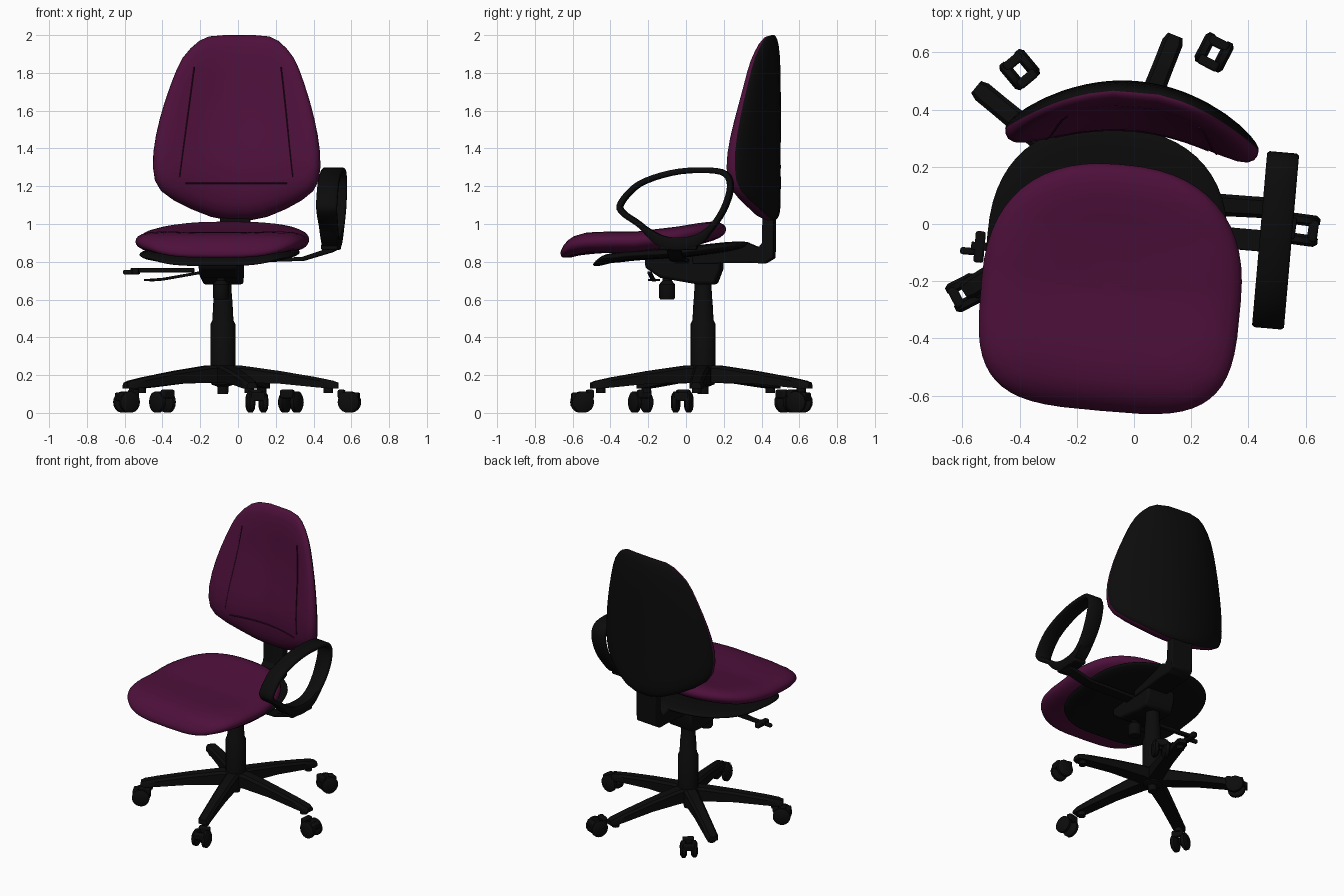
import bpy, bmesh
from math import sin, cos, pi, radians, exp
from mathutils import Matrix, Vector

if "Cube" in bpy.data.objects:
    bpy.data.objects.remove(bpy.data.objects["Cube"], do_unlink=True)


def material(name, rgb):
    m = bpy.data.materials.new(name)
    m.use_nodes = True
    m.diffuse_color = (*rgb, 1)
    m.roughness, m.specular_intensity = 1, 0
    bsdf = m.node_tree.nodes["Principled BSDF"]
    bsdf.inputs["Base Color"].default_value = (*rgb, 1)
    bsdf.inputs["Roughness"].default_value = 1
    bsdf.inputs["Specular IOR Level"].default_value = 0
    return m


FABRIC = material("plum fabric", (0.075, 0.005, 0.043))
STITCH = material("dark plum seam", (0.03, 0.003, 0.018))
BLACK = material("black plastic", (0.0035, 0.0035, 0.0035))
TWIST = radians(-5)


def loft(name, rings, mats=(BLACK,), loc=(0, 0, 0), turn=0, cyclic=False, split=None, angle=40):
    """Skin equal rings of points; bands from index `split` on use the second material."""
    bm = bmesh.new()
    rows = [[bm.verts.new(p) for p in ring] for ring in rings]
    n, count = len(rows[0]), len(rows)
    for i in range(count if cyclic else count - 1):
        a, b = rows[i], rows[(i + 1) % count]
        for j in range(n):
            f = bm.faces.new((a[j], a[(j + 1) % n], b[(j + 1) % n], b[j]))
            f.material_index = int(split is not None and i >= split)
    if not cyclic:
        bm.faces.new(rows[0])
        bm.faces.new(rows[-1]).material_index = int(split is not None)
    bmesh.ops.recalc_face_normals(bm, faces=bm.faces)
    me = bpy.data.meshes.new(name)
    bm.to_mesh(me)
    bm.free()
    for m in mats:
        me.materials.append(m)
    me.polygons.foreach_set("use_smooth", [True] * len(me.polygons))
    me.set_sharp_from_angle(angle=radians(angle))
    ob = bpy.data.objects.new(name, me)
    ob.matrix_world = Matrix.Translation(loc) @ Matrix.Rotation(turn, 4, 'Z')
    bpy.context.collection.objects.link(ob)
    return ob


def lathe(name, profile, loc=(0, 0, 0), turn=0, axis='Z', sides=20):
    """Round part from (radius, height) pairs."""
    def put(r, h, t):
        c, s = r * cos(t), r * sin(t)
        return (c, s, h) if axis == 'Z' else (c, h, s)
    return loft(name, [[put(r, h, 2 * pi * k / sides) for k in range(sides)]
                       for r, h in profile], loc=loc, turn=turn)


def prism(name, outline, depth, axis, loc=(0, 0, 0), turn=0, bevel=0.008):
    """Extrude a flat outline both ways along x, y or z."""
    def put(p, d):
        return {'X': (d, *p), 'Y': (p[0], d, p[1]), 'Z': (*p, d)}[axis]
    ob = loft(name, [[put(p, d) for p in outline] for d in (-depth / 2, depth / 2)],
              loc=loc, turn=turn)
    mod = ob.modifiers.new("Bevel", 'BEVEL')
    mod.width, mod.segments = bevel, 2


def box(name, size, loc, turn=0, bevel=0.008):
    x, y, z = (s / 2 for s in size)
    prism(name, [(-x, -y), (x, -y), (x, y), (-x, y)], 2 * z, 'Z', loc, turn, bevel)


def lerp(table, v):
    """Interpolate through (position, value) pairs."""
    if v <= table[0][0]:
        return table[0][1]
    for (a, p), (b, q) in zip(table, table[1:]):
        if v <= b:
            return p + (q - p) * (v - a) / (b - a)
    return table[-1][1]


def outline(half, low, high, n_low, n_high, count=56):
    """Superellipse with different lower and upper halves."""
    pts = []
    for k in range(count):
        c, s = cos(2 * pi * k / count), sin(2 * pi * k / count)
        n, ext = (n_high, high) if s >= 0 else (n_low, low)
        pts.append((half * abs(c) ** (2 / n) * (1 if c >= 0 else -1),
                    ext * abs(s) ** (2 / n) * (1 if s >= 0 else -1)))
    return pts


STEPS = [0.08, 0.25, 0.42, 0.58, 0.72, 0.84, 0.92, 0.97, 0.993]


def pad_rings(shape, point):
    """Rings over the first face, round the rim, and back over the second face."""
    def ring(s, side):
        return [point(u * s, v * s, s, side) for u, v in shape]
    return ([ring(s, 1) for s in STEPS] + [ring(1, 0)]
            + [ring(s, -1) for s in reversed(STEPS)])


# Seat cushion with drooping front edge
SEAT_Z = [(-0.42, .84), (-0.39, .862), (-0.35, .885), (-0.27, .903), (-0.15, .908),
          (0, .908), (0.22, .935), (0.36, .962), (0.44, .972)]


def seat_point(u, v, s, side):
    z = lerp(SEAT_Z, v) + side * 0.06 * (1 - s ** 8) ** 0.5
    return (u, v, z - side * 0.012 * (1 - s * s) * (side > 0))


loft("seat_cushion", pad_rings(outline(.455, .42, .445, 3.6, 2.4), seat_point),
     (FABRIC,), (-.08, -.235, 0), TWIST, angle=70)

# Pan under the seat
PAN_Z = [(-0.4, .785), (-0.34, .815), (-0.2, .835), (0.08, .85), (0.43, .895)]
loft("seat_pan", pad_rings(outline(.42, .405, .42, 3.4, 2.4), lambda u, v, s, side:
     (u, v, lerp(PAN_Z, v) + side * 0.028 * (1 - s ** 6) ** 0.5)),
     loc=(-.095, -.08, 0), turn=TWIST, angle=60)


# Backrest: upholstered front and plastic rear shell, curved round the sitter
def back_front(x, z, s):
    bulge = 0.06 + 0.08 * exp(-((z - 1.25) / 0.33) ** 2) * (1 - 2.6 * x * x)
    return 0.465 - 0.85 * x * x - bulge * (1 - s ** 8) ** 0.5


def back_point(u, v, s, side):
    z = v + 1.3
    if side > 0:
        return (u, back_front(u, z, s) - 0.4, z)
    return (u, 0.065 - 0.85 * u * u + (0.035 * (1 - s ** 8) ** 0.5 if side else 0), z)


BACK_SIDE = [(.06, -.28), (.15, -.262), (.25, -.222), (.34, -.175), (.405, -.125), (.435, -.07),
             (.445, 0), (.443, .08), (.43, .17), (.41, .26), (.385, .35), (.355, .44),
             (.325, .52), (.295, .58), (.255, .63), (.21, .67), (.16, .693), (.08, .7)]
loft("backrest", pad_rings(BACK_SIDE + [(-x, z) for x, z in reversed(BACK_SIDE)], back_point),
     (FABRIC, BLACK), (.002, .4, 0), TWIST, split=len(STEPS), angle=70)

# Sewn seams on the backrest
for name, (x0, z0), (x1, z1) in (("left_seam", (.3, 1.25), (.23, 1.83)),
                                 ("right_seam", (-.3, 1.25), (-.23, 1.83)),
                                 ("lower_seam", (-.27, 1.215), (.27, 1.215))):
    rings = []
    for k in range(25):
        x, z = x0 + (x1 - x0) * k / 24, z0 + (z1 - z0) * k / 24
        y = back_front(x, z, abs(x) / .43) - 0.4
        rings.append([(x + .004 * cos(t) * (z1 > z0), y + .004 * sin(t),
                       z + .004 * cos(t) * (z1 == z0)) for t in (0, pi / 2, pi, 3 * pi / 2)])
    loft(name, rings, (STITCH,), (.002, .4, 0), TWIST)

# Back support bar and tilt mechanism
prism("back_support", [(-.05, .79), (.26, .795), (.33, .79), (.38, .82), (.385, 1.3), (.325, 1.3),
                       (.32, .9), (.3, .875), (.24, .9), (-.05, .85)],
      .16, 'X', (-.045, .09, 0), TWIST)
prism("mechanism", [(-.3, .77), (-.22, .715), (-.02, .68), (.07, .68), (.1, .76), (.1, .83), (-.3, .83)],
      .21, 'X', (-.08, .09, 0), TWIST, .015)
lathe("tension_knob", [(.036, .6), (.042, .61), (.042, .68), (.025, .7), (.025, .76)], (-.09, -.1, 0))

# Gas column and hub
lathe("column", [(.028, .1), (.03, .14), (.06, .15), (.075, .19), (.075, .24), (.066, .25), (.066, .47),
                 (.056, .49), (.05, .6), (.048, .605), (.044, .7)], (-.08, .09, 0))

# Five-legged base
for k in range(5):
    a = radians(68.5 + 72 * k)
    rings = []
    for r, w, low, high in ((.0, .045, .155, .25), (.1, .045, .16, .25), (.3, .04, .155, .222),
                            (.5, .037, .135, .188), (.585, .037, .128, .17), (.612, .027, .13, .16)):
        rings.append([(r, -w, low), (r, w, low), (r, w, high - .015), (r, w * .65, high),
                      (r, -w * .65, high), (r, -w, high - .015)])
    loft(f"base_leg_{k + 1}", rings, loc=(-.08, .09, 0), turn=a, angle=35)
    lathe(f"leg_socket_{k + 1}", [(.025, .105), (.025, .15)],
          (-.08 + .56 * cos(a), .09 + .56 * sin(a), 0), sides=12)

# Twin-wheel casters
for k, (x, y) in enumerate(((.28, .6), (-.4, .54), (-.59, -.24), (.1, -.55), (.59, -.02))):
    a = Vector((x, y - .06)).angle_signed(Vector((1, 0)))
    for side, label in ((1, "a"), (-1, "b")):
        off = Vector((-sin(a), cos(a))) * side * .035
        lathe(f"caster_{k + 1}_wheel_{label}",
              [(.042, -.02), (.057, -.01), (.057, .01), (.042, .02)],
              (x + off.x, y + off.y, .057), a, 'Y', 18)
    for d, z in ((.036, .085), (-.042, .1)):
        box(f"caster_{k + 1}_hood", (.035, .075, .045), (x + d * cos(a), y + d * sin(a), z), a)

# Armrest loop on the left side, smoothed through a few points
LOOP = [(-.345, 1.11), (-.25, 1.21), (-.08, 1.27), (.09, 1.285), (.21, 1.265), (.235, 1.18),
        (.18, 1.04), (.07, .92), (-.05, .895), (-.15, .92), (-.25, 1.0), (-.335, 1.06)]
path = []
for i in range(len(LOOP)):
    p0, p1, p2, p3 = (Vector(LOOP[(i + d) % len(LOOP)]) for d in (-1, 0, 1, 2))
    for t in (0, .25, .5, .75):
        path.append(.5 * (2 * p1 + (p2 - p0) * t + (2 * p0 - 5 * p1 + 4 * p2 - p3) * t * t
                          + (3 * p1 - p0 - 3 * p2 + p3) * t ** 3))
rings = []
for i, p in enumerate(path):
    tangent = (path[(i + 1) % len(path)] - path[i - 1]).normalized()
    nrm = Vector((-tangent.y, tangent.x))
    h = lerp([(.89, .034), (.98, .015), (1.3, .015)], p.y)
    w = lerp([(.88, .045), (1.1, .056)], p.y)
    rings.append([(sx * w * e, *(p + nrm * h * sz * g)) for sx, sz, e, g in
                  ((1, 1, .85, 1), (1, 1, 1, .5), (1, -1, 1, .5), (1, -1, .85, 1),
                   (-1, -1, .85, 1), (-1, -1, 1, .5), (-1, 1, 1, .5), (-1, 1, .85, 1))])
loft("armrest", rings, loc=(.5, 0, 0), turn=TWIST, cyclic=True, angle=50)
box("armrest_foot", (.09, .2, .03), (.492, -.04, .878), TWIST)
prism("armrest_bracket", [(-.25, .785), (.35, .805), (.5, .85), (.53, .865), (.53, .885), (.49, .875),
                          (.34, .825), (-.25, .81)], .075, 'Y', (0, -.02, 0), TWIST, .004)

# Adjustment levers on the right side
box("tilt_lever", (.34, .028, .022), (-.4, -.09, .755), TWIST, .004)
box("tilt_lever_grip", (.035, .11, .035), (-.54, -.08, .75), TWIST)
box("tilt_lever_tip", (.06, .025, .025), (-.578, -.095, .745), TWIST)
prism("height_lever", [(-.47, .695), (-.4, .7), (-.2, .735), (-.2, .75), (-.4, .715), (-.47, .71)],
      .022, 'Y', (0, -.21, 0), TWIST, .003)
box("height_lever_grip", (.05, .06, .012), (-.47, -.17, .703), TWIST, .003)
